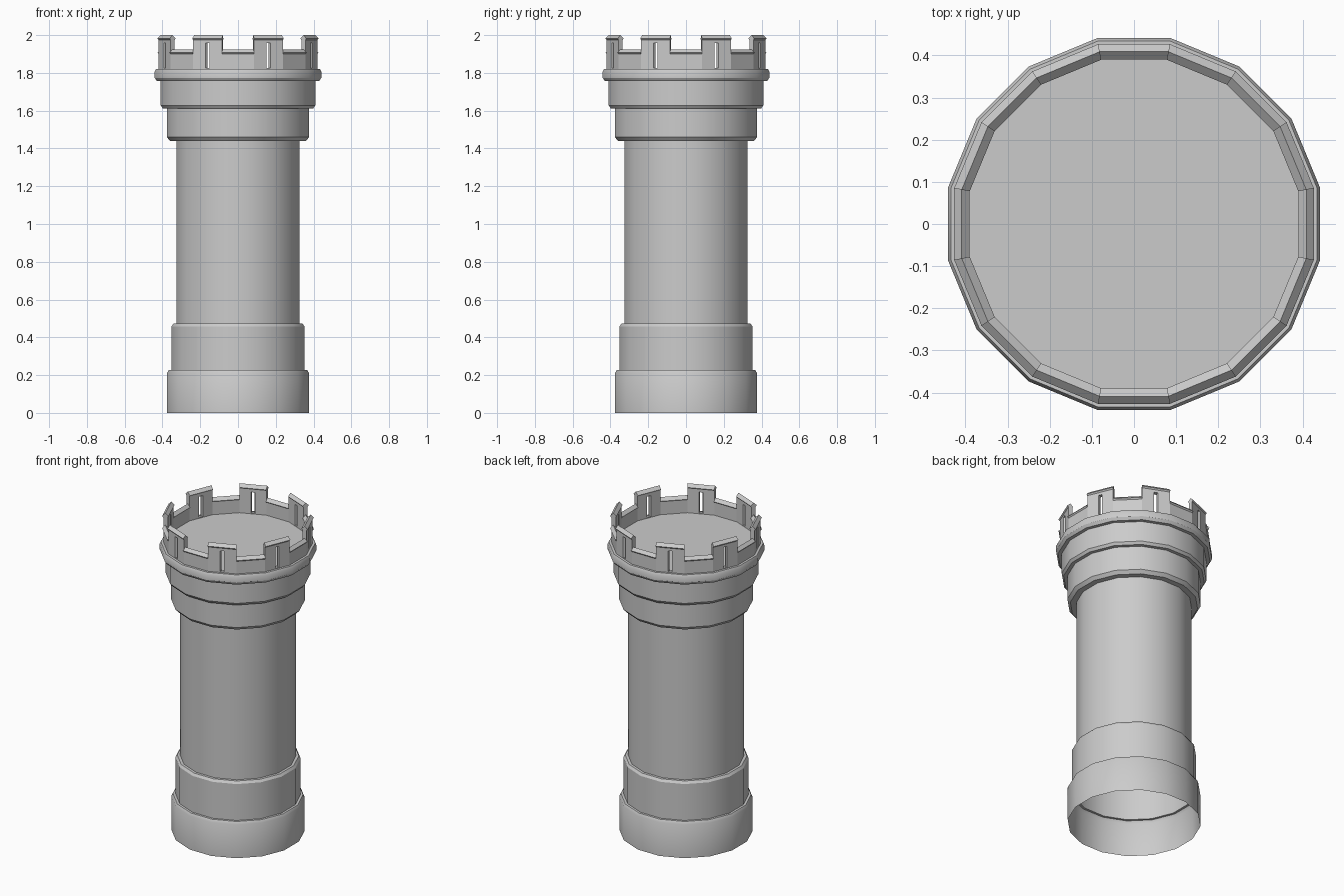
import bpy, bmesh, math
from mathutils import Vector, Matrix

SIDES = 16
STEP = 2 * math.pi / SIDES
HALF = math.tan(STEP / 2)

cube = bpy.data.objects.get("Cube")
if cube:
    bpy.data.objects.remove(cube, do_unlink=True)

stone = bpy.data.materials.new("grey stone")
stone.use_nodes = True
stone.diffuse_color = (0.6, 0.6, 0.6, 1)
stone.node_tree.nodes["Principled BSDF"].inputs["Base Color"].default_value = (0.6, 0.6, 0.6, 1)


def make_object(name, bm):
    mesh = bpy.data.meshes.new(name)
    bm.to_mesh(mesh)
    bm.free()
    mesh.materials.append(stone)
    obj = bpy.data.objects.new(name, mesh)
    bpy.context.collection.objects.link(obj)
    return obj


def activate(obj):
    bpy.ops.object.select_all(action='DESELECT')
    obj.select_set(True)
    bpy.context.view_layer.objects.active = obj


def lathe(name, profile, cap=False):
    """Sixteen-sided shell; profile holds (flat-side radius, height)."""
    bm = bmesh.new()
    rings = []
    for r, z in profile:
        corner = r / math.cos(STEP / 2)
        rings.append([bm.verts.new((corner * math.cos((i + 0.5) * STEP),
                                    corner * math.sin((i + 0.5) * STEP), z))
                      for i in range(SIDES)])
    for low, high in zip(rings, rings[1:]):
        for i in range(SIDES):
            j = (i + 1) % SIDES
            bm.faces.new((low[i], low[j], high[j], high[i]))
    if cap:
        bm.faces.new(rings[-1])
    obj = make_object(name, bm)
    activate(obj)
    bpy.ops.object.shade_smooth_by_angle(angle=math.radians(30))
    return obj


def wall_segment(bm, index, section):
    """Extrude a (radius, height) section along one side of the ring."""
    turn = Matrix.Rotation(index * STEP, 3, 'Z')
    ends = [[bm.verts.new(turn @ Vector((r, s * r * HALF, z))) for r, z in section]
            for s in (-1, 1)]
    faces = [bm.faces.new(ends[0]), bm.faces.new(ends[1])]
    for k in range(len(section)):
        n = (k + 1) % len(section)
        faces.append(bm.faces.new((ends[0][k], ends[0][n], ends[1][n], ends[1][k])))
    bmesh.ops.recalc_face_normals(bm, faces=faces)


def wall_section(top):
    """Wall with a slightly overhanging, ridged coping."""
    eave = top - 0.018
    return [(0.395, 1.815), (0.42, 1.815), (0.42, eave - 0.008), (0.427, eave),
            (0.409, top), (0.39, eave), (0.395, eave - 0.008)]


# Hollow tower body: plinth, base band, shaft, two corbels, ledge and floor
lathe("tower_body", [
    (0.375, 0), (0.375, 0.212), (0.366, 0.228), (0.352, 0.228),
    (0.352, 0.458), (0.342, 0.473), (0.326, 0.473),
    (0.326, 1.44), (0.36, 1.44), (0.377, 1.46),
    (0.377, 1.612), (0.398, 1.612), (0.409, 1.628),
    (0.409, 1.757), (0.43, 1.757), (0.441, 1.774),
    (0.441, 1.806), (0.434, 1.82)], cap=True)

# Low parapet on even sides
bm = bmesh.new()
for i in range(0, SIDES, 2):
    wall_segment(bm, i, wall_section(1.925))
make_object("parapet", bm)

# Raised merlons on odd sides
bm = bmesh.new()
for i in range(1, SIDES, 2):
    wall_segment(bm, i, wall_section(2.0))
merlons = make_object("merlons", bm)

# Arrow slits that narrow towards the middle of the wall
bm = bmesh.new()
outline = [(0.375, 0.02), (0.408, 0.007), (0.44, 0.02),
           (0.44, -0.02), (0.408, -0.007), (0.375, -0.02)]
for i in range(1, SIDES, 2):
    turn = Matrix.Rotation(i * STEP, 3, 'Z')
    low, high = [[bm.verts.new(turn @ Vector((x, y, z))) for x, y in outline]
                 for z in (1.825, 1.957)]
    bm.faces.new(low)
    bm.faces.new(high[::-1])
    for k in range(len(outline)):
        n = (k + 1) % len(outline)
        bm.faces.new((low[k], high[k], high[n], low[n]))
bmesh.ops.recalc_face_normals(bm, faces=bm.faces)
cutter = make_object("slit_cutter", bm)
cutter.hide_render = True

cut = merlons.modifiers.new("slits", 'BOOLEAN')
cut.operation = 'DIFFERENCE'
cut.solver = 'EXACT'
cut.object = cutter
activate(merlons)
bpy.ops.object.modifier_apply(modifier=cut.name)
bpy.data.objects.remove(cutter, do_unlink=True)
